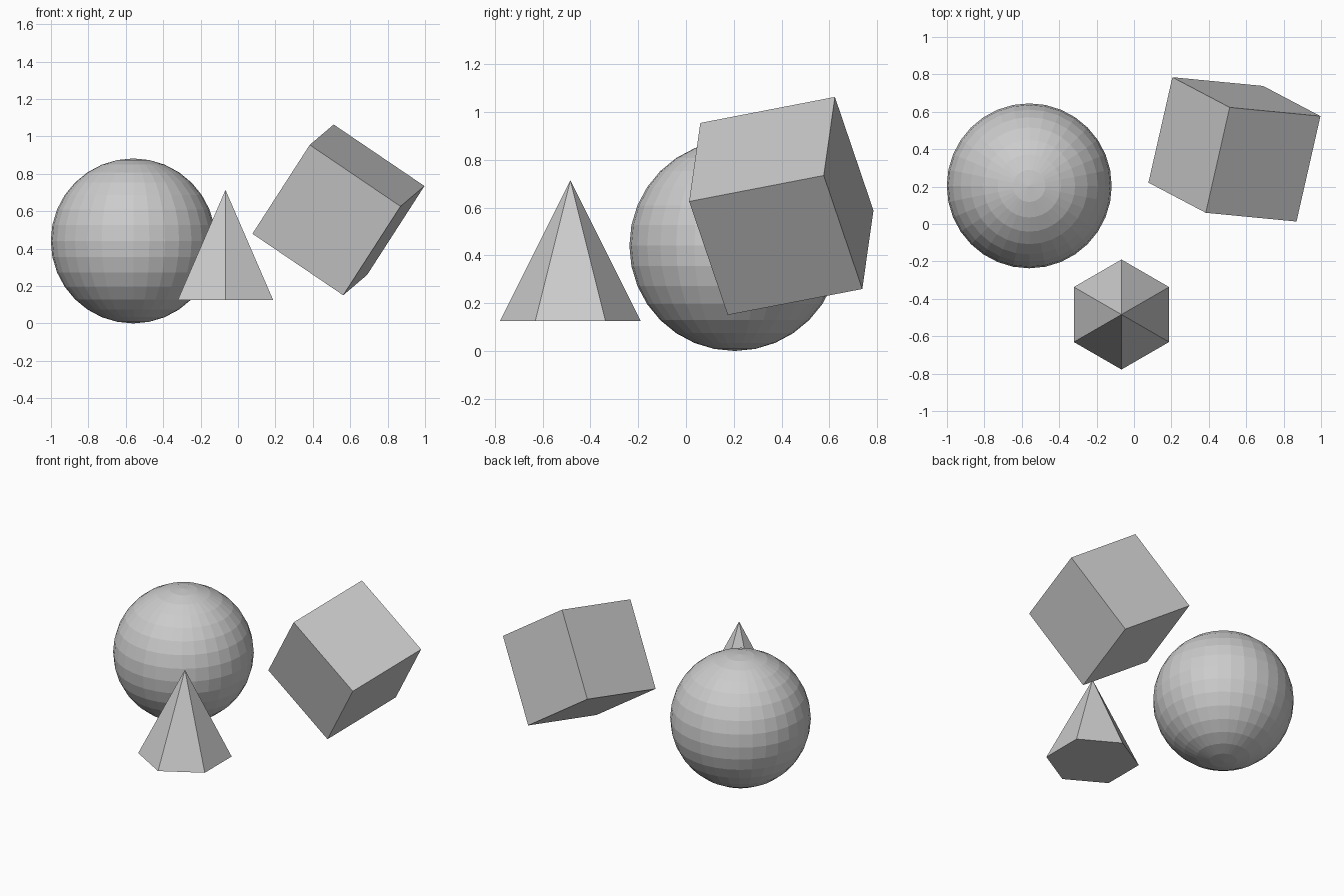
import bpy
from math import radians

if "Cube" in bpy.data.objects:
    bpy.data.objects.remove(bpy.data.objects["Cube"])

# Ball resting on the ground
bpy.ops.mesh.primitive_uv_sphere_add(segments=32, ring_count=16, radius=0.441,
                                     location=(-0.56, 0.204, 0.441))
bpy.context.object.name = "ball"

# Six-sided pyramid, corners pointing along y
bpy.ops.mesh.primitive_cone_add(vertices=6, radius1=0.294, radius2=0, depth=0.588,
                                location=(-0.067, -0.484, 0.42))
bpy.context.object.name = "hexagonal_pyramid"

# Tilted cube
bpy.ops.mesh.primitive_cube_add(size=0.588, location=(0.537, 0.399, 0.607),
                                rotation=[radians(a) for a in (12.9, 34.0, -5.5)])
bpy.context.object.name = "tilted_cube"
